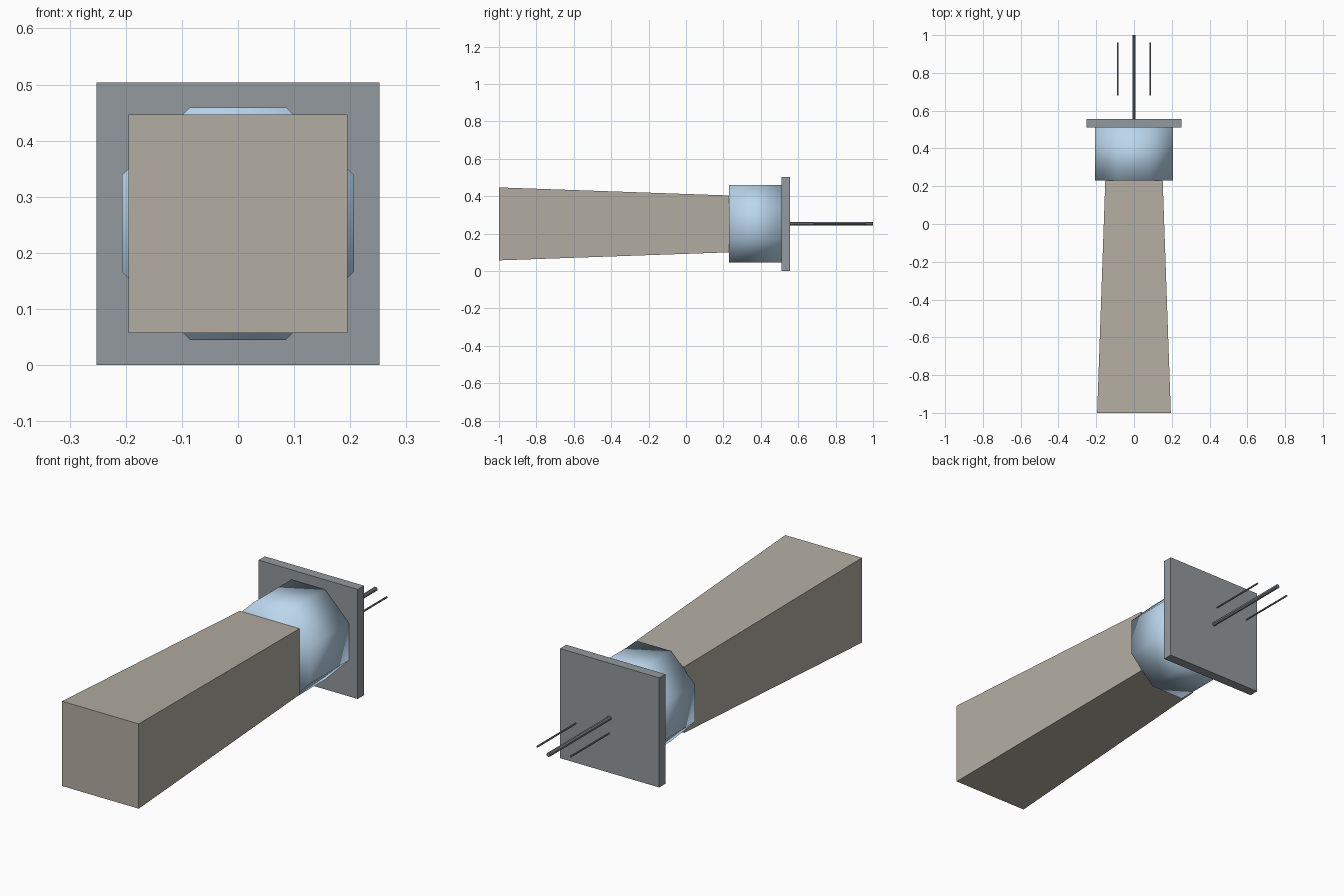
import bpy, math

if "Cube" in bpy.data.objects:
    bpy.data.objects.remove(bpy.data.objects["Cube"])

ZC = 0.252  # height of the long axis


def prism(name, sides, y0, y1, r0, r1, x=0.0, color=None, smooth=False):
    """Regular prism or frustum along y; r0 / r1 are centre-to-flat distances."""
    k = 1 / math.cos(math.pi / sides)
    verts = []
    for y, r in ((y0, r0 * k), (y1, r1 * k)):
        for i in range(sides):
            a = 2 * math.pi * (i + 0.5) / sides
            verts.append((x + r * math.cos(a), y, ZC + r * math.sin(a)))
    n = sides
    faces = [(i, i + n, (i + 1) % n + n, (i + 1) % n) for i in range(n)]
    faces += [tuple(range(n)), tuple(reversed(range(n, 2 * n)))]
    mesh = bpy.data.meshes.new(name)
    mesh.from_pydata(verts, [], faces)
    for p in mesh.polygons:
        p.use_smooth = smooth
    mesh.update()
    obj = bpy.data.objects.new(name, mesh)
    bpy.context.collection.objects.link(obj)
    if color:
        mat = bpy.data.materials.new(name + "_colour")
        mat.diffuse_color = (*color, 1)
        mat.use_nodes = True
        mat.node_tree.nodes["Principled BSDF"].inputs["Base Color"].default_value = mat.diffuse_color
        mesh.materials.append(mat)
    return obj


# Tapered square handle
prism("handle", 4, -1.0, 0.23, 0.195, 0.152, color=(0.45, 0.42, 0.36))

# Octagonal collar, softly shaded across every edge
prism("collar", 8, 0.23, 0.51, 0.207, 0.207, color=(0.50, 0.68, 0.85), smooth=True)

# Square end plate
prism("end_plate", 4, 0.51, 0.555, 0.252, 0.252, color=(0.29, 0.32, 0.34))

# Centre rod and the pair of thin floating side rods
ROD = (0.20, 0.21, 0.23)
prism("centre_rod", 8, 0.555, 1.0, 0.009, 0.009, color=ROD)
for side, x in (("left", -0.085), ("right", 0.085)):
    prism("side_rod_" + side, 8, 0.68, 0.96, 0.004, 0.004, x=x, color=ROD)
